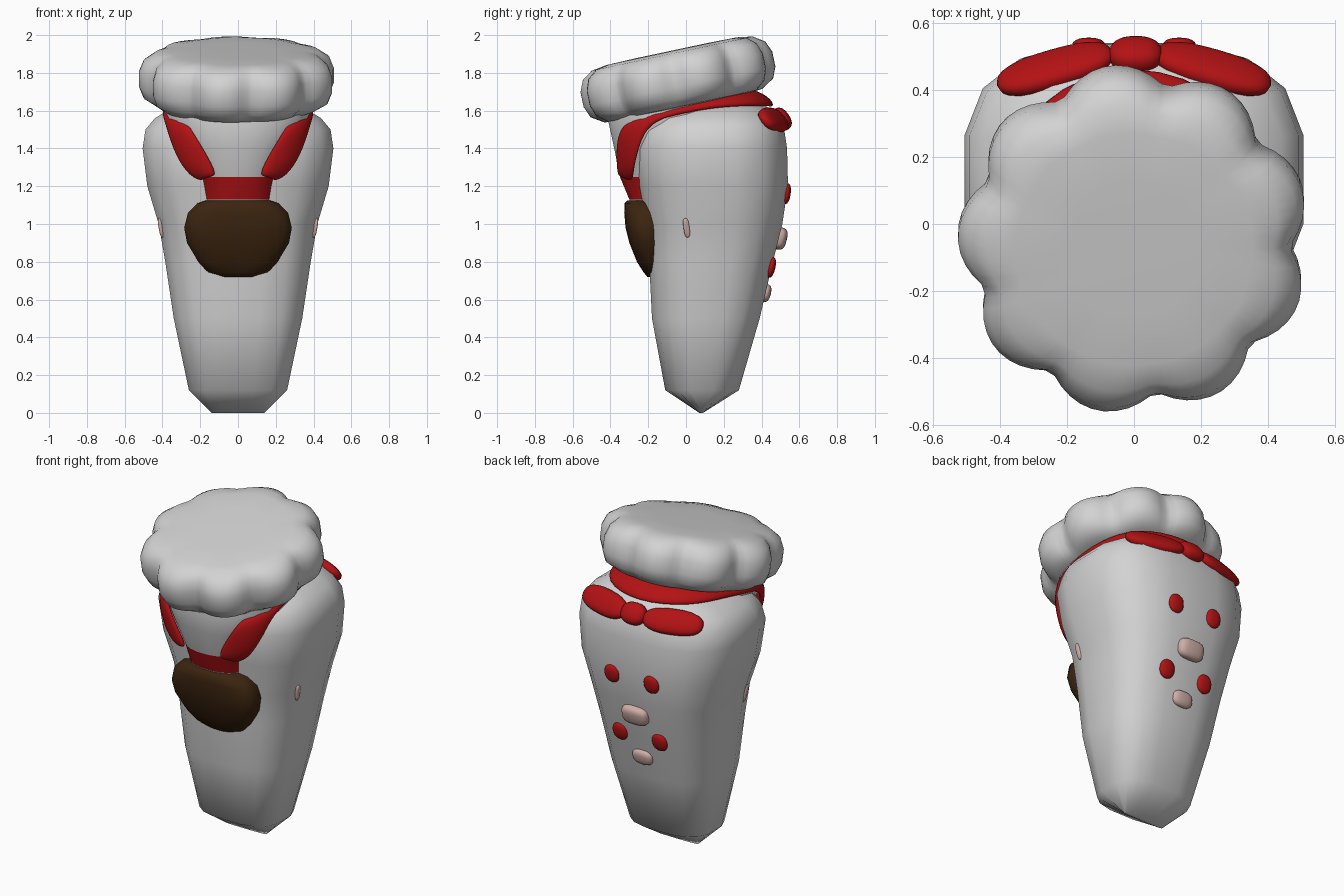
import bpy, bmesh, math
from mathutils import Vector, Matrix

if "Cube" in bpy.data.objects:
    bpy.data.objects.remove(bpy.data.objects["Cube"])


def material(name, rgb):
    m = bpy.data.materials.new(name)
    m.diffuse_color = (*rgb, 1)
    m.use_nodes = True
    m.node_tree.nodes["Principled BSDF"].inputs["Base Color"].default_value = m.diffuse_color
    return m


WHITE = material("off_white", (0.65, 0.65, 0.65))
RED = material("deep_red", (0.45, 0.006, 0.007))
BROWN = material("dark_brown", (0.045, 0.018, 0.005))
PINK = material("pale_pink", (0.62, 0.42, 0.38))


def finish(name, bm, mats, angle=60):
    bmesh.ops.recalc_face_normals(bm, faces=bm.faces[:])
    me = bpy.data.meshes.new(name)
    bm.to_mesh(me)
    bm.free()
    for m in mats:
        me.materials.append(m)
    for p in me.polygons:
        p.use_smooth = True
    me.set_sharp_from_angle(angle=math.radians(angle))
    ob = bpy.data.objects.new(name, me)
    bpy.context.collection.objects.link(ob)
    return ob


def skin(bm, rings):
    """Join rings of points into a closed tube with capped ends."""
    vs = [[bm.verts.new(p) for p in r] for r in rings]
    n = len(vs[0])
    for a, b in zip(vs, vs[1:]):
        for i in range(n):
            j = (i + 1) % n
            bm.faces.new((a[i], a[j], b[j], b[i]))
    bm.faces.new(vs[0])
    bm.faces.new(vs[-1])


def spow(v, e):
    return math.copysign(abs(v) ** e, v)


def section(z, hx, y0, y1, n, power):
    """Rounded-box outline at height z, from y0 (front) to y1 (back)."""
    cy, hy = (y0 + y1) / 2, (y1 - y0) / 2
    k = math.cos(math.pi / n) ** (2 / power)
    pts = []
    for i in range(n):
        t = math.tau * (i + 0.5) / n
        pts.append((hx * spow(math.cos(t), 2 / power) / k,
                    cy + hy * spow(math.sin(t), 2 / power) / k, z))
    return pts


# Tapered body: height, half width, front y, back y
BODY = [(0, .14, .07, .09), (.12, .26, -.11, .28), (.5, .34, -.18, .39),
        (.8, .385, -.195, .46), (1.0, .42, -.21, .51), (1.2, .48, -.25, .54),
        (1.4, .505, -.27, .535), (1.5, .49, -.24, .52), (1.56, .44, -.2, .49),
        (1.62, .34, -.1, .43), (1.655, .18, .05, .33)]
bm = bmesh.new()
skin(bm, [section(*r, 16, 2.9) for r in BODY])
finish("body", bm, [WHITE], 75)

# Neck and chest with a red band at its lower end
bm = bmesh.new()
NECK = [(1.08, .19, -.285, .05), (1.13, .195, -.3, .05), (1.25, .21, -.35, .08),
        (1.4, .31, -.38, .2), (1.56, .39, -.415, .28), (1.66, .38, -.38, .3)]
skin(bm, [section(*r, 24, 2.3) for r in NECK])
for f in bm.faces:
    if len(f.verts) == 4 and 1.14 < f.calc_center_median().z < 1.25:
        f.material_index = 1
finish("neck", bm, [WHITE, RED])

# Brown pouch on the front
bm = bmesh.new()
POUCH = [(.72, .09, -.205), (.745, .16, -.225), (.8, .21, -.26), (.9, .27, -.3),
         (.98, .285, -.32), (1.06, .265, -.327), (1.11, .215, -.325), (1.125, .17, -.31)]
skin(bm, [section(z, hx, y, -.1, 24, 2.7) for z, hx, y in POUCH])
finish("pouch", bm, [BROWN])

# Scalloped hat: nine puffs round a tilted disc
HAT = [(-.15, .35, 0), (-.142, .41, .02), (-.1, .445, .055), (-.04, .46, .065),
       (.04, .46, .065), (.1, .445, .055), (.14, .41, .03), (.153, .35, .005), (.156, .2, 0)]
tilt = Matrix.Translation((0, -.045, 1.765)) @ Matrix.Rotation(math.radians(12), 4, 'X')
bm = bmesh.new()
rings = []
for h, r, amp in HAT:
    ring = []
    for i in range(90):
        t = math.tau * i / 90
        d = r + amp * abs(math.cos(4.5 * (t - math.radians(18)))) ** 0.9
        ring.append(tilt @ Vector((d * math.cos(t), d * math.sin(t), h)))
    rings.append(ring)
skin(bm, rings)
finish("hat", bm, [WHITE], 80)

# Red collar: inner and outer edge points from front to back, mirrored
COLLAR = [((.11, -.35, 1.25), (.19, -.28, 1.22)), ((.135, -.36, 1.32), (.28, -.28, 1.27)),
          ((.2, -.365, 1.43), (.35, -.25, 1.41)), ((.27, -.34, 1.54), (.385, -.19, 1.54)),
          ((.3, -.1, 1.61), (.40, -.05, 1.58)), ((.28, .1, 1.67), (.38, .15, 1.62)),
          ((.2, .28, 1.70), (.3, .38, 1.63)), ((0, .32, 1.71), (0, .5, 1.62))]
bm = bmesh.new()
rows = []
for a, b in COLLAR:
    a, b = Vector(a), Vector(b)
    m = (a + b) / 2
    m += (Vector((m.x, m.y, 0)).normalized() + Vector((0, 0, .5))) * .025
    rows.append([bm.verts.new(p) for p in (a, m, b)])
for p, q in zip(rows, rows[1:]):
    for i in range(2):
        bm.faces.new((p[i], p[i + 1], q[i + 1], q[i]))
collar = finish("collar", bm, [RED], 180)
mod = collar.modifiers.new("mirror", 'MIRROR')
mod.use_clip = True
mod = collar.modifiers.new("thickness", 'SOLIDIFY')
mod.thickness, mod.offset = .035, 0
mod = collar.modifiers.new("smooth", 'SUBSURF')
mod.levels = mod.render_levels = 2


def blob(name, loc, size, mat, rot=(0, 0, 0), power=2.0):
    """Ellipsoid, or a rounded box when power is above 2."""
    bm = bmesh.new()
    bmesh.ops.create_uvsphere(bm, u_segments=20, v_segments=12, radius=1)
    for v in bm.verts:
        v.co = [spow(c, 2 / power) * s for c, s in zip(v.co, size)]
    ob = finish(name, bm, [mat], 180)
    ob.location, ob.rotation_euler = loc, rot
    return ob


# Bow at the back
blob("bow_knot", (.005, .505, 1.555), (.08, .045, .065), RED, (math.radians(35), 0, 0), 2.4)
for side in (-1, 1):
    blob("bow_wing", (side * .235, .462, 1.55), (.18, .04, .075), RED,
         (math.radians(38), 0, side * math.radians(-16)), 2.5)


def back_spot(name, x, z, size, mat, power):
    """Lay a spot on the sloping back of the body."""
    for a, b in zip(BODY, BODY[1:]):
        if a[0] <= z <= b[0]:
            slope = (b[3] - a[3]) / (b[0] - a[0])
            y = a[3] + slope * (z - a[0])
    blob(name, (x, y - .002, z), size, mat, (-math.atan(slope), 0, 0), power)


# Red dots and pink patches on the back, pink slits on the sides
for side in (-1, 1):
    back_spot("back_dot", side * .135, 1.16, (.05, .022, .056), RED, 2.2)
    back_spot("back_dot", side * .135, .77, (.05, .022, .056), RED, 2.2)
    blob("side_slit", (side * .408, .003, .98), (.012, .016, .052), PINK,
         (math.radians(8), side * math.radians(10), 0), 3)
back_spot("back_patch", 0, .925, (.088, .045, .06), PINK, 3)
back_spot("back_patch", 0, .635, (.068, .03, .048), PINK, 2.6)
